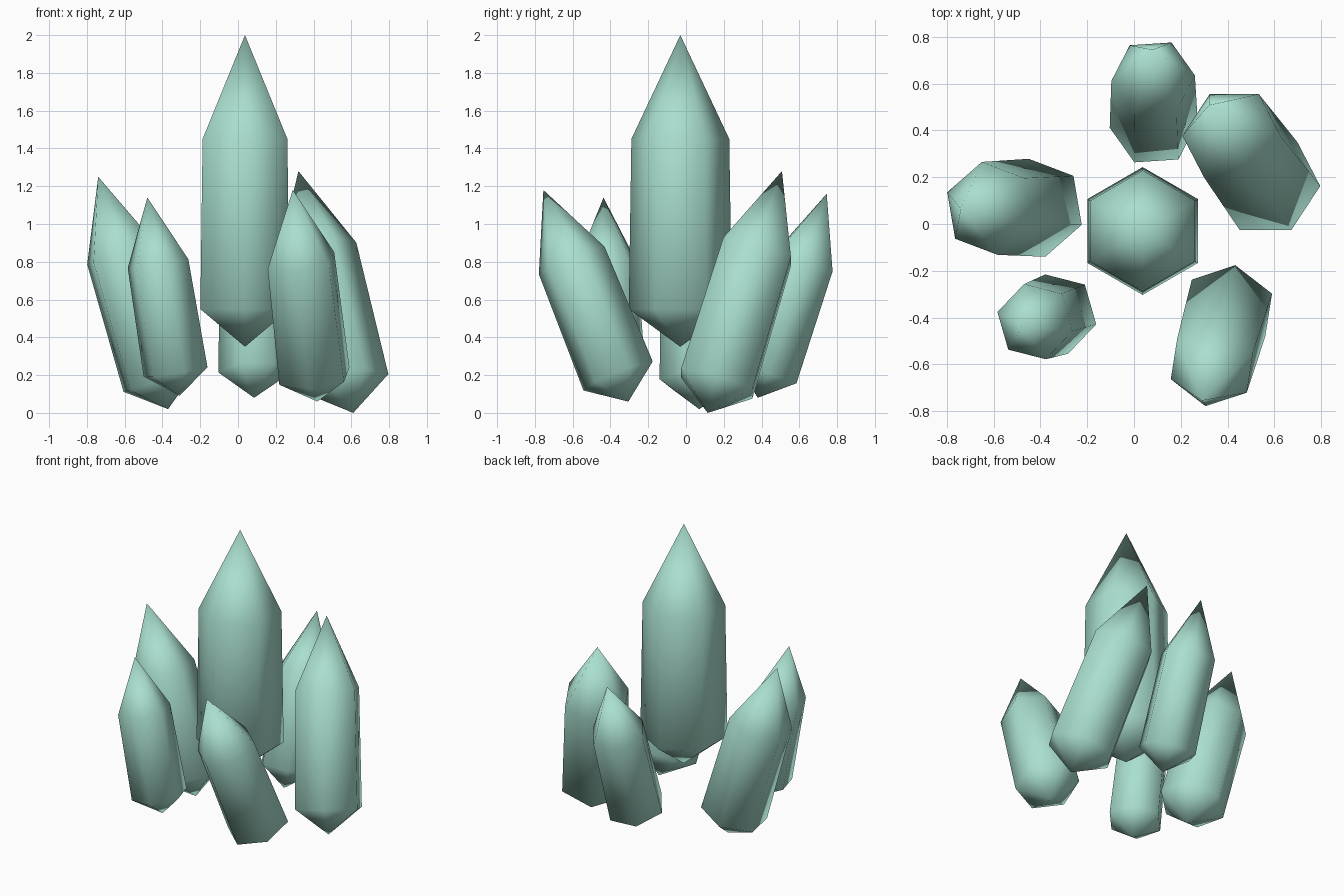
import bpy
import bmesh
from math import cos, sin, radians
from mathutils import Vector

cube = bpy.data.objects.get("Cube")
if cube:
    bpy.data.objects.remove(cube, do_unlink=True)

# Single crystal colour
MINT = (0.40, 0.74, 0.63, 1.0)
mint = bpy.data.materials.new("mint_crystal")
mint.use_nodes = True
mint.diffuse_color = MINT
mint.node_tree.nodes["Principled BSDF"].inputs["Base Color"].default_value = MINT

SIDES = 6
# Rings of the shared crystal shape: (fraction of length, radius / length)
RINGS = [(0.121, 0.1655), (0.667, 0.157)]


def crystal(name, base, tip, spin):
    """Six-sided, double-pointed crystal from base point to tip point."""
    base, tip = Vector(base), Vector(tip)
    axis = tip - base
    length = axis.length
    turn = Vector((0, 0, 1)).rotation_difference(axis)
    bm = bmesh.new()
    bottom, top = bm.verts.new(base), bm.verts.new(tip)
    rings = []
    for height, radius in RINGS:
        ring = []
        for i in range(SIDES):
            a = radians(spin + i * 360 / SIDES)
            local = Vector((radius * cos(a), radius * sin(a), height)) * length
            ring.append(bm.verts.new(base + turn @ local))
        rings.append(ring)
    low, high = rings
    # Lower point, long sides and upper point
    for i in range(SIDES):
        j = (i + 1) % SIDES
        bm.faces.new((bottom, low[j], low[i]))
        bm.faces.new((low[i], low[j], high[j], high[i]))
        bm.faces.new((high[i], high[j], top))
    for face in bm.faces:
        face.smooth = True
    bmesh.ops.recalc_face_normals(bm, faces=bm.faces)
    mesh = bpy.data.meshes.new(name)
    bm.to_mesh(mesh)
    bm.free()
    mesh.materials.append(mint)
    obj = bpy.data.objects.new(name, mesh)
    bpy.context.collection.objects.link(obj)
    return obj


# Tall upright crystal, then the ring of smaller leaning ones
crystal("centre_crystal", (0.037, -0.03, 0.35), (0.037, -0.03, 2.0), 30)
crystal("right_crystal", (-0.37, 0.07, 0.02), (-0.74, 0.065, 1.25), -20)
crystal("front_right_crystal", (-0.31, -0.378, 0.09), (-0.48, -0.437, 1.14), -14)
crystal("front_left_crystal", (0.42, -0.305, 0.06), (0.29, -0.755, 1.18), 20.5)
crystal("back_left_crystal", (0.61, 0.115, 0.0), (0.32, 0.508, 1.28), -2)
crystal("back_crystal", (0.085, 0.38, 0.08), (0.08, 0.745, 1.16), 4)
